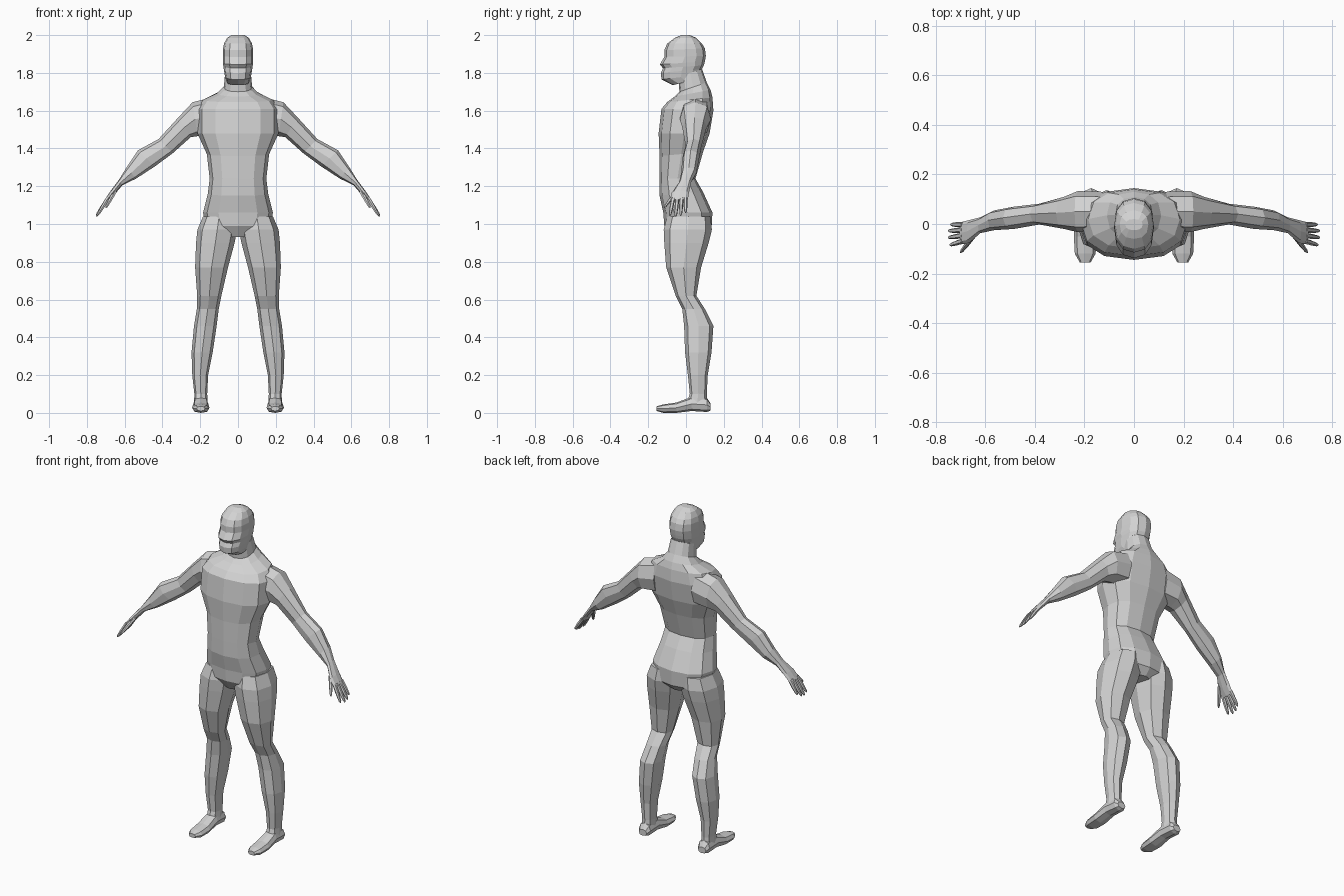
import bpy
import bmesh
import math
from mathutils import Vector

default_cube = bpy.data.objects.get("Cube")
if default_cube:
    bpy.data.objects.remove(default_cube, do_unlink=True)

# One plain clay colour for the whole figure
CLAY = (.65, .65, .65, 1)
clay = bpy.data.materials.new("light_grey_clay")
clay.use_nodes = True
clay.diffuse_color = CLAY
clay.node_tree.nodes["Principled BSDF"].inputs["Base Color"].default_value = CLAY


def soften(value, power=.85):
    """Push a circle coordinate outwards for a slightly squarer section."""
    return math.copysign(abs(value) ** power, value)


def loft(name, rings, plane="y", sides=8, mirror=1):
    """Skin closed sections. Each ring holds two opposite points in the
    given plane, then its centre and half width across that plane."""
    bm = bmesh.new()
    loops = []
    for first, second, centre, half in rings:
        if plane == "y":
            a = Vector((centre, *first))
            b = Vector((centre, *second))
            across = Vector((half, 0, 0))
        else:
            a = Vector((first[0], centre, first[1]))
            b = Vector((second[0], centre, second[1]))
            across = Vector((0, half, 0))
        middle, along = (a + b) / 2, (a - b) / 2
        loop = []
        for i in range(sides):
            angle = math.tau * i / sides
            point = middle + across * soften(math.cos(angle)) + along * soften(math.sin(angle))
            point.x *= mirror
            loop.append(bm.verts.new(point))
        loops.append(loop)
    for low, high in zip(loops, loops[1:]):
        for i in range(sides):
            j = (i + 1) % sides
            bm.faces.new((low[i], low[j], high[j], high[i]))
    bm.faces.new(loops[0])
    bm.faces.new(loops[-1])
    bmesh.ops.recalc_face_normals(bm, faces=bm.faces)
    mesh = bpy.data.meshes.new(name)
    bm.to_mesh(mesh)
    bm.free()
    mesh.materials.append(clay)
    obj = bpy.data.objects.new(name, mesh)
    bpy.context.collection.objects.link(obj)
    return obj


def body_rings(profile):
    """Front y and z, back y and z, half width, all on the centre line."""
    return [((fy, fz), (by, bz), 0, half) for fy, fz, by, bz, half in profile]


# Torso and neck, from the crotch upwards
torso = [
    (-.08, .93, .10, .93, .06),
    (-.115, .99, .135, .97, .17),
    (-.12, 1.06, .14, 1.06, .185),
    (-.14, 1.15, .09, 1.17, .16),
    (-.14, 1.24, .05, 1.24, .15),
    (-.14, 1.36, .09, 1.38, .165),
    (-.145, 1.48, .125, 1.48, .215),
    (-.13, 1.61, .145, 1.6, .215),
    (-.1, 1.645, .14, 1.67, .185),
    (-.06, 1.675, .13, 1.71, .11),
    (-.035, 1.7, .11, 1.75, .075),
    (-.04, 1.78, .085, 1.82, .068),
]
loft("torso", body_rings(torso), sides=12)

# Head, from the jaw to the crown
head = [
    (-.07, 1.735, .07, 1.77, .06),
    (-.13, 1.765, .078, 1.79, .068),
    (-.133, 1.8, .085, 1.82, .074),
    (-.122, 1.825, .095, 1.84, .077),
    (-.138, 1.845, .1, 1.86, .08),
    (-.115, 1.885, .105, 1.89, .08),
    (-.115, 1.92, .1, 1.93, .08),
    (-.1, 1.955, .085, 1.955, .074),
    (-.06, 1.985, .055, 1.985, .058),
    (-.025, 2, .02, 2, .035),
]
loft("head", body_rings(head), sides=12)

# Leg: front y, back y, height, centre x, half width
leg = [
    (-.1, .13, 1.04, .1, .085),
    (-.118, .137, .97, .11, .105),
    (-.115, .12, .9, .12, .102),
    (-.105, .08, .77, .14, .087),
    (-.055, .055, .62, .152, .064),
    (-.02, .1, .55, .16, .058),
    (-.01, .145, .46, .173, .06),
    (-.005, .135, .32, .19, .056),
    (.01, .115, .2, .2, .042),
    (.02, .11, .1, .197, .034),
    (.0, .115, .04, .197, .036),
]
leg_rings = [((f, z), (b, z), x, half) for f, b, z, x, half in leg]

# Foot, heel to toe: y, top, bottom, half width
foot = [
    (.13, .05, .012, .026),
    (.11, .08, .005, .038),
    (.03, .085, .01, .04),
    (-.05, .055, 0, .046),
    (-.12, .045, 0, .042),
    (-.155, .035, .01, .022),
]
foot_rings = [((y, top), (y, low), .197, half) for y, top, low, half in foot]

# Arm and palm: upper point, lower point, centre y, half depth
arm_rings = [
    ((.12, 1.675), (.13, 1.47), .05, .08),
    ((.24, 1.645), (.215, 1.465), .05, .083),
    ((.315, 1.565), (.25, 1.46), .045, .065),
    ((.42, 1.45), (.345, 1.375), .04, .042),
    ((.53, 1.39), (.44, 1.305), .025, .045),
    ((.59, 1.3), (.54, 1.24), .015, .04),
    ((.63, 1.235), (.612, 1.205), -.005, .032),
    ((.675, 1.175), (.655, 1.155), -.03, .046),
    ((.705, 1.13), (.688, 1.118), -.037, .045),
]

# Digits: base and tip as x, y, z
digits = {
    "thumb": ((.65, -.05, 1.175), (.7, -.115, 1.085)),
    "index_finger": ((.69, -.068, 1.135), (.743, -.085, 1.045)),
    "middle_finger": ((.69, -.046, 1.135), (.75, -.055, 1.04)),
    "ring_finger": ((.69, -.024, 1.135), (.75, -.028, 1.045)),
    "little_finger": ((.69, -.003, 1.135), (.74, -.002, 1.06)),
}


def digit_rings(base, tip):
    """Slim tapering sections between a knuckle and a fingertip."""
    rings = []
    for step, radius in ((0, .011), (.55, .01), (.9, .007), (1, .003)):
        x, y, z = Vector(base).lerp(Vector(tip), step)
        dx, dz = radius * .85, radius * .5
        rings.append(((x + dx, z + dz), (x - dx, z - dz), y, radius))
    return rings


# Both sides share the same limbs
for side, sign in (("left", 1), ("right", -1)):
    loft(side + "_leg", leg_rings, mirror=sign)
    loft(side + "_foot", foot_rings, mirror=sign)
    loft(side + "_arm", arm_rings, plane="x", mirror=sign)
    for digit, (base, tip) in digits.items():
        loft(side + "_" + digit, digit_rings(base, tip), plane="x", sides=6, mirror=sign)
